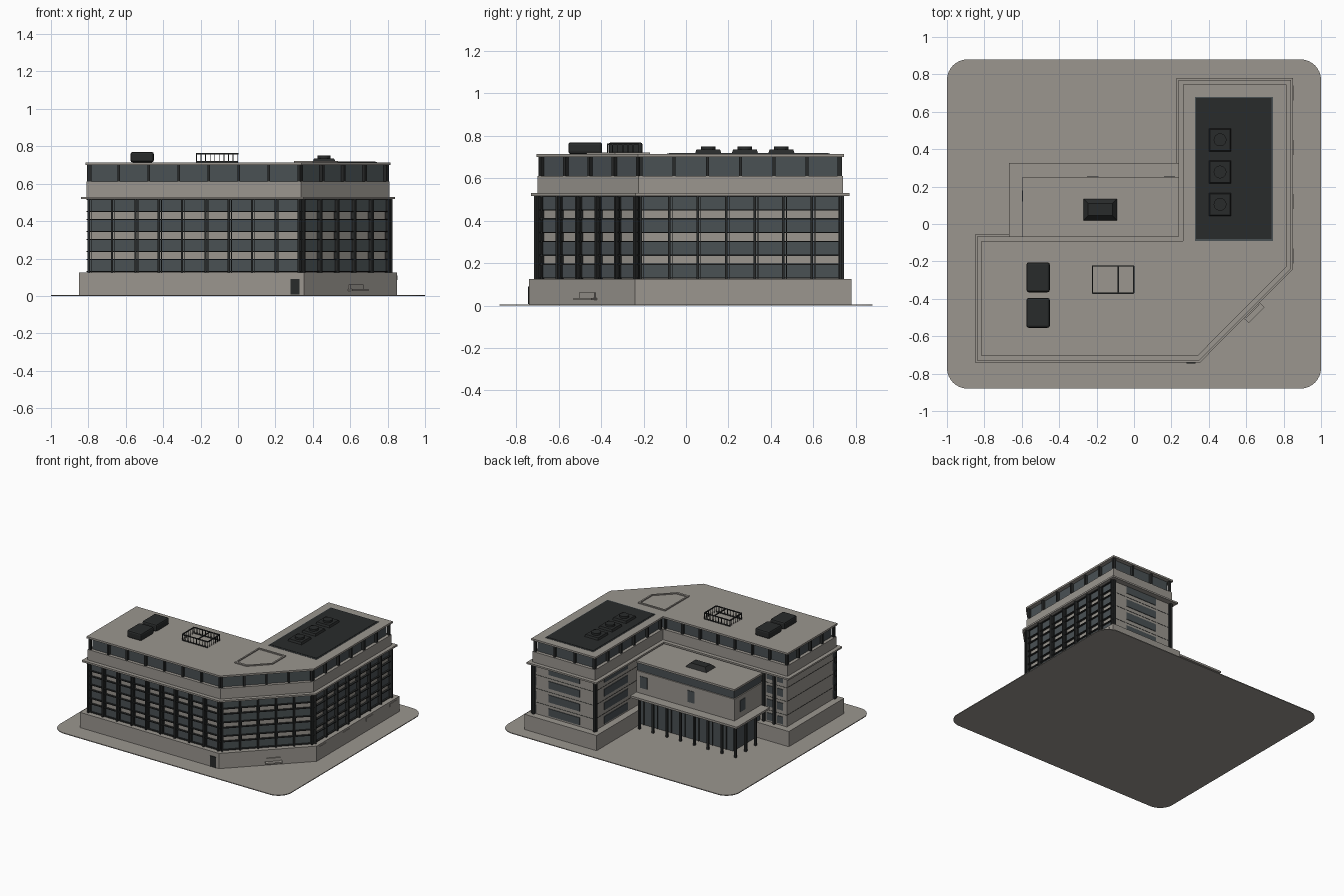
import bpy, bmesh, math
from mathutils import Vector

if "Cube" in bpy.data.objects:
    bpy.data.objects.remove(bpy.data.objects["Cube"])


def material(name, c):
    m = bpy.data.materials.new(name)
    m.diffuse_color = (*c, 1)
    m.use_nodes = True
    m.node_tree.nodes["Principled BSDF"].inputs["Base Color"].default_value = m.diffuse_color
    return m


CONCRETE = material("warm grey concrete", (0.325, 0.305, 0.275))
GLASS = material("blue grey glass", (0.068, 0.082, 0.088))
DARK = material("charcoal metal", (0.022, 0.024, 0.024))


def finish(bm, name, mat):
    bmesh.ops.recalc_face_normals(bm, faces=bm.faces)
    me = bpy.data.meshes.new(name)
    bm.to_mesh(me)
    bm.free()
    me.materials.append(mat)
    ob = bpy.data.objects.new(name, me)
    bpy.context.collection.objects.link(ob)
    return ob


def add_prism(bm, pts, z0, z1):
    lo = [bm.verts.new((x, y, z0)) for x, y in pts]
    hi = [bm.verts.new((x, y, z1)) for x, y in pts]
    bm.faces.new(lo[::-1])
    bm.faces.new(hi)
    n = len(pts)
    for i in range(n):
        j = (i + 1) % n
        bm.faces.new((lo[i], lo[j], hi[j], hi[i]))


def prism(name, pts, z0, z1, mat):
    bm = bmesh.new()
    add_prism(bm, pts, z0, z1)
    return finish(bm, name, mat)


def rect(x0, x1, y0, y1):
    return [(x0, y0), (x1, y0), (x1, y1), (x0, y1)]


def boxes(name, items, mat):
    """items: (x0, x1, y0, y1, z0, z1)"""
    bm = bmesh.new()
    for b in items:
        add_prism(bm, rect(*b[:4]), b[4], b[5])
    return finish(bm, name, mat)


def plan(o):
    """L-shaped plan with a cut corner, offset outward by o"""
    k = 0.414 * o
    return [(-.81 - o, -.70 - o), (.337 + k, -.70 - o), (.81 + o, -.225 - k), (.81 + o, .74 + o),
            (.267 - o, .74 + o), (.267 - o, -.096 + o), (-.81 - o, -.096 + o)]


def edge(i, o=0):
    p = plan(o)
    a, b = Vector(p[i]), Vector(p[(i + 1) % 7])
    d = (b - a).normalized()
    return a, d, Vector((d.y, -d.x)), (b - a).length


def edge_box(bm, i, s0, s1, d0, d1, z0, z1):
    """box along wall i, from s0 to s1 along it, d0 to d1 outward"""
    a, d, n, _ = edge(i)
    add_prism(bm, [tuple(a + d * s + n * q) for s, q in ((s0, d0), (s0, d1), (s1, d1), (s1, d0))], z0, z1)


# site slab with rounded corners
R = 0.11
pts = []
for cx, cy, q in ((1 - R, .88 - R, 0), (-1 + R, .88 - R, 1), (-1 + R, -.88 + R, 2), (1 - R, -.88 + R, 3)):
    for k in range(9):
        t = (q + k / 8) * math.pi / 2
        pts.append((cx + R * math.cos(t), cy + R * math.sin(t)))
prism("site_slab", pts, 0, .006, CONCRETE)

# main stacked masses
prism("plinth", plan(.04), .006, .125, CONCRETE)
prism("floor_core", plan(-.015), .125, .52, CONCRETE)
prism("cornice", plan(.03), .517, .53, CONCRETE)
prism("upper_wall", plan(0), .53, .612, CONCRETE)
prism("clerestory_glass", plan(-.025), .612, .70, GLASS)
prism("main_roof", plan(.006), .70, .714, CONCRETE)

# curtain walls on front, cut corner and right side
rows = [(.13 + .107 * i, .195 + .107 * i) for i in range(4)]
glass, fins, rails = bmesh.new(), bmesh.new(), bmesh.new()
for i, count in ((0, 9), (1, 5), (2, 7)):
    L = edge(i)[3]
    for z0, z1 in rows:
        edge_box(glass, i, .006, L - .006, -.02, -.009, z0, z1)
        for z in (z0, z1):
            edge_box(rails, i, .0, L, -.012, .004, z - .003, z + .003)
    for k in range(count + 1):
        s = .012 + (L - .024) * k / count
        edge_box(fins, i, s - .006, s + .006, -.016, .016, .125, .518)
        edge_box(fins, i, s + .012, s + .016, -.016, .0, .125, .518)

# punched windows on the rear walls
for z0, z1 in rows:
    for i, s0, s1 in ((3, .13, .40), (4, .13, .42), (5, .89, .94), (5, .98, 1.03)):
        edge_box(glass, i, s0, s1, -.02, -.010, z0 + .008, z1)
    for i in (3, 4, 5, 6):
        edge_box(rails, i, .02, edge(i)[3] - .02, -.02, -.013, z1 + .02, z1 + .022)
for i, s in ((3, .008), (3, .535), (4, .012), (5, .87), (5, .96)):
    edge_box(fins, i, s - .008, s + .008, -.02, .004, .125, .518)
finish(glass, "window_glass", GLASS)
finish(fins, "vertical_fins", DARK)
finish(rails, "window_rails", DARK)

# clerestory columns all around
cols = bmesh.new()
for i in range(7):
    L = edge(i)[3]
    n = max(3, round(L / .165))
    for k in range(n + 1):
        s = .012 + (L - .024) * k / n
        edge_box(cols, i, s - .007, s + .007, -.026, -.004, .612, .70)
finish(cols, "clerestory_columns", DARK)

# rear annex: glazed ground floor, canopy on columns, upper storey
boxes("annex_ground_glass", [(-.57, .25, -.10, .23, .006, .25)], GLASS)
boxes("annex_canopy", [(-.668, .255, -.08, .326, .24, .256)], CONCRETE)
boxes("annex_upper_wall", [(-.594, .255, -.10, .25, .256, .425)], CONCRETE)
boxes("annex_glass_strip", [(-.585, .255, -.10, .241, .425, .487)], GLASS)
boxes("annex_roof", [(-.596, .255, -.10, .252, .487, .502)], CONCRETE)
posts = [(.19 - .119 * k, .305) for k in range(8)] + [(-.643, .18), (-.643, .06)]
boxes("annex_posts", [(x - .008, x + .008, y - .008, y + .008, .006, .24) for x, y in posts], DARK)
boxes("annex_mullions", [(.2 - .119 * k, .206 - .119 * k, .228, .236, .006, .24) for k in range(7)], DARK)
boxes("annex_windows", [(x - .03, x + .03, .245, .254, .30, .39) for x in (.19, -.22)]
      + [(-.598, -.59, .12, .18, .30, .39)], GLASS)


def tapered(name, x0, x1, y0, y1, z0, z1, inset, mat):
    ob = boxes(name, [(x0, x1, y0, y1, z0, z1)], mat)
    cx, cy = (x0 + x1) / 2, (y0 + y1) / 2
    for v in ob.data.vertices:
        if v.co.z > (z0 + z1) / 2:
            v.co.x += math.copysign(inset, cx - v.co.x)
            v.co.y += math.copysign(inset, cy - v.co.y)
    return ob


tapered("annex_skylight", -.27, -.09, .02, .135, .502, .53, .025, DARK)

# dark roof deck with three fan units
boxes("roof_deck_border", [(.325, .742, -.09, .68, .712, .7165)], GLASS)
boxes("roof_deck", [(.332, .735, -.08, .673, .714, .719)], DARK)
for k, y in enumerate((.105, .278, .45)):
    tapered(f"fan_base_{k}", .40, .52, y - .062, y + .062, .718, .735, .006, DARK)
    bm = bmesh.new()
    add_prism(bm, [(.46 + .034 * math.cos(t * math.pi / 12), y + .034 * math.sin(t * math.pi / 12))
                   for t in range(24)], .735, .75)
    finish(bm, f"fan_cap_{k}", DARK)

# rooftop air units
for k, y in enumerate((-.475, -.285)):
    ob = boxes(f"air_unit_{k}", [(-.575, -.45, y - .08, y + .08, .714, .77)], DARK)
    bv = ob.modifiers.new("bevel", 'BEVEL')
    bv.width, bv.segments = .012, 2

# railed roof opening
x0, x1, y0, y1 = -.222, -.002, -.37, -.225
w = .0035
rail = [(x0, x1, y - w, y + w, .757, .764) for y in (y0, y1)]
rail += [(x - w, x + w, y0, y1, .757, .764) for x in (x0, x1, -.085)]
rail += [(x0, x1, y - w, y + w, .714, .720) for y in (y0, y1)]
for k in range(10):
    x = x0 + (x1 - x0) * k / 9
    rail += [(x - .002, x + .002, y - .002, y + .002, .714, .76) for y in (y0, y1)]
for k in range(1, 6):
    y = y0 + (y1 - y0) * k / 6
    rail += [(x - .002, x + .002, y - .002, y + .002, .714, .76) for x in (x0, x1)]
boxes("roof_railing", rail, DARK)

# five-sided raised roof kerb with recessed panel
outer = [(.30, -.47), (.40, -.47), (.535, -.335), (.535, -.17), (.30, -.17)]
c = Vector((.41, -.30))
inner = [tuple(c + (Vector(p) - c) * .9) for p in outer]
bm = bmesh.new()
rings = [[bm.verts.new((x, y, z)) for x, y in p]
         for p, z in ((outer, .712), (outer, .722), (inner, .722), (inner, .712))]
for r0, r1 in zip(rings, rings[1:]):
    for k in range(5):
        j = (k + 1) % 5
        bm.faces.new((r0[k], r0[j], r1[j], r1[k]))
finish(bm, "roof_kerb", CONCRETE)

# front door, side vents and corner bench
boxes("front_door", [(.28, .33, -.746, -.736, .008, .09)], DARK)
boxes("side_vents", [(.84, .854, y - .04, y + .04, .085, .11) for y in (-.17, .12, .41, .70)], CONCRETE)
bm = bmesh.new()
m = edge(1)[3] / 2 + .04
edge_box(bm, 1, m - .06, m + .06, .03, .075, .025, .036)
edge_box(bm, 1, m - .05, m + .05, .03, .048, .036, .062)
finish(bm, "corner_bench", CONCRETE)
